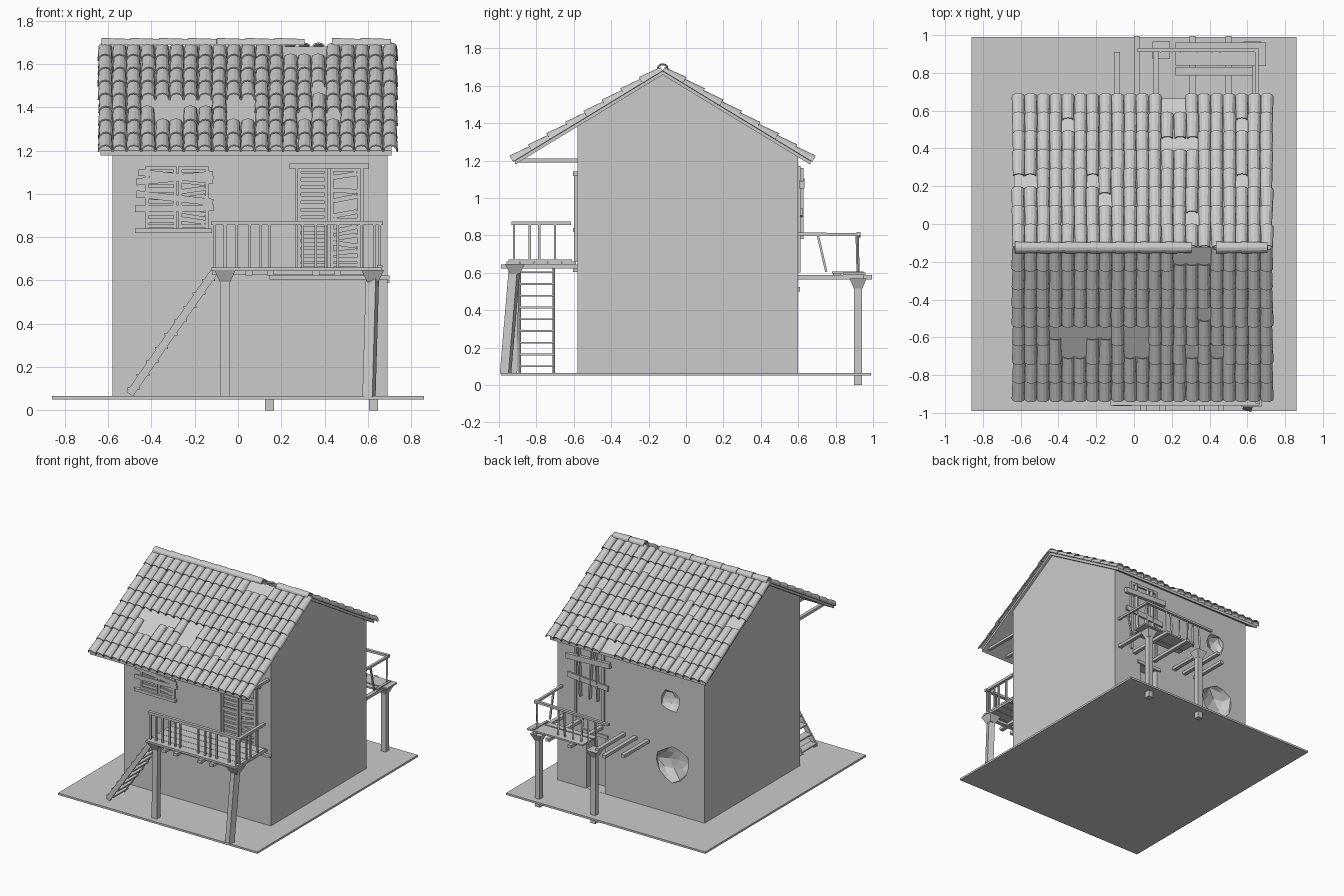
import bpy, bmesh, math, random
from mathutils import Vector, Matrix

random.seed(4)
if "Cube" in bpy.data.objects:
    bpy.data.objects.remove(bpy.data.objects["Cube"])

grey = bpy.data.materials.new("plain_grey")
grey.use_nodes = True
grey.diffuse_color = (0.6, 0.6, 0.6, 1)
grey.node_tree.nodes["Principled BSDF"].inputs["Base Color"].default_value = (0.6, 0.6, 0.6, 1)


def finish(name, bm):
    bmesh.ops.recalc_face_normals(bm, faces=bm.faces)
    mesh = bpy.data.meshes.new(name)
    bm.to_mesh(mesh)
    bm.free()
    mesh.materials.append(grey)
    ob = bpy.data.objects.new(name, mesh)
    bpy.context.collection.objects.link(ob)
    return ob


def beams(name, items):
    """One object of square bars, each (start, end, width, height)."""
    bm = bmesh.new()
    for p, q, w, h in items:
        p, q = Vector(p), Vector(q)
        d = (q - p).normalized()
        side = d.cross(Vector((0, 0, 1)))
        side = side.normalized() if side.length > 0.01 else Vector((1, 0, 0))
        up = side.cross(d)
        rot = Matrix((d, side, up)).transposed().to_4x4()
        size = Matrix.Diagonal(((q - p).length, w, h, 1))
        bmesh.ops.create_cube(bm, size=1, matrix=Matrix.Translation((p + q) / 2) @ rot @ size)
    return finish(name, bm)


def box(x0, x1, y0, y1, z0, z1):
    y, z = (y0 + y1) / 2, (z0 + z1) / 2
    return (x0, y, z), (x1, y, z), y1 - y0, z1 - z0


# Ground slab
beams("ground", [box(-0.86, 0.86, -0.99, 0.99, 0.05, 0.065)])

# House body, extruded from the gable profile
RIDGE, APEX, EAVE, RUN = -0.125, 1.68, 1.2, 0.79
PITCH = (APEX - EAVE) / RUN
LEFT, RIGHT, FRONT, BACK = 0.69, -0.58, -0.58, 0.6


def roof_z(y):
    return APEX - abs(y - RIDGE) * PITCH


bm = bmesh.new()
gable = [(FRONT, 0.06), (BACK, 0.06), (BACK, roof_z(BACK) - 0.01), (RIDGE, APEX - 0.01), (FRONT, roof_z(FRONT) - 0.01)]
face = bm.faces.new([bm.verts.new((RIGHT, y, z)) for y, z in gable])
ext = bmesh.ops.extrude_face_region(bm, geom=[face])
bmesh.ops.translate(bm, vec=(LEFT - RIGHT, 0, 0), verts=[v for v in ext["geom"] if isinstance(v, bmesh.types.BMVert)])
house = finish("house_walls", bm)


# Broken holes and the lower doorway in the back wall
def cut(cutter):
    mod = house.modifiers.new("cut", "BOOLEAN")
    mod.object, mod.operation, mod.solver = cutter, "DIFFERENCE", "EXACT"
    bpy.context.view_layer.objects.active = house
    bpy.ops.object.modifier_apply(modifier=mod.name)
    bpy.data.objects.remove(cutter)


for x, z, r in ((-0.29, 0.94, 0.085), (-0.3, 0.45, 0.15)):
    bm = bmesh.new()
    bmesh.ops.create_icosphere(bm, subdivisions=2, radius=r)
    for v in bm.verts:
        v.co *= random.uniform(0.8, 1.1)
        v.co.y *= 0.7
        v.co += Vector((x, BACK, z))
    cut(finish("hole_cutter", bm))
cut(beams("doorway_cutter", [box(0.28, 0.44, 0.5, 0.7, 0.066, 0.51)]))
beams("doorway_lintel", [box(0.25, 0.47, 0.59, 0.61, 0.5, 0.525)])

# Roof boards under the tiles
bm = bmesh.new()
roof = [(s * RUN + RIDGE, EAVE) for s in (-1, 1)]
line = [roof[0], (RIDGE, APEX), roof[1]]
outline = line + [(y, z - 0.022) for y, z in reversed(line)]
rings = [[bm.verts.new((x, y, z)) for y, z in outline] for x in (-0.635, 0.71)]
for k in range(6):
    j = (k + 1) % 6
    bm.faces.new((rings[0][k], rings[0][j], rings[1][j], rings[1][k]))
for ring in rings:
    bm.faces.new((ring[0], ring[1], ring[4], ring[5]))
    bm.faces.new((ring[1], ring[2], ring[3], ring[4]))
finish("roof_deck", bm)

# Curved roof tiles in columns and rows, with some missing: (column, row from eave)
COLS, ROWS, STEP = 21, 8, 0.0657
missing = {
    -1: {(3, 3), (4, 2), (4, 3), (5, 2), (5, 3), (6, 3), (7, 3), (9, 2), (9, 3), (10, 2), (10, 3),
         (14, 2), (15, 4), (16, 2), (13, 7), (14, 7), (15, 7)},
    1: {(12, 2), (13, 2), (14, 2), (4, 1), (0, 4), (1, 4), (6, 4), (7, 5), (14, 6), (18, 4), (18, 1), (12, 0), (13, 0)},
}
bm = bmesh.new()
for s in (-1, 1):
    normal = Vector((0, s * PITCH, 1)).normalized()
    for c in range(COLS):
        for r in range(ROWS):
            if (c, r) in missing[s]:
                continue
            xc = -0.612 + c * STEP + random.uniform(-0.003, 0.003)
            ends = []
            for u, half, high in ((r / ROWS - 0.012, 0.035, 0.037), (min((r + 1.15) / ROWS, 1), 0.03, 0.022)):
                base = Vector((xc, RIDGE + s * RUN * (1 - u), EAVE + (APEX - EAVE) * u))
                arc = [math.pi * k / 6 for k in range(7)]
                ends.append([bm.verts.new(base + Vector((half * math.cos(a), 0, 0)) + normal * high * math.sin(a)) for a in arc])
            for k in range(6):
                bm.faces.new((ends[0][k], ends[0][k + 1], ends[1][k + 1], ends[1][k]))
tiles = finish("roof_tiles", bm)
tiles.modifiers.new("thickness", "SOLIDIFY").thickness = 0.006

# Ridge caps
bm = bmesh.new()
for i in range(10):
    if i == 7:
        continue
    x0 = -0.63 + i * 0.133
    rings = []
    for x, r in ((x0, 0.032), (x0 + 0.14, 0.027)):
        arc = [math.pi * k / 6 for k in range(7)]
        rings.append([bm.verts.new((x, RIDGE + r * math.cos(a), APEX + 0.008 + r * math.sin(a))) for a in arc])
    for k in range(6):
        bm.faces.new((rings[0][k], rings[0][k + 1], rings[1][k + 1], rings[1][k]))
finish("ridge_caps", bm).modifiers.new("thickness", "SOLIDIFY").thickness = 0.006

# Beams under the front eave
beams("eave_beams", [box(x - 0.012, x + 0.012, -0.9, FRONT, 1.19, 1.21) for x in [-0.56 + 0.175 * i for i in range(8)]])


# Louvred shutters on the front
def shutter(name, x0, x1, z0, z1, rails, gaps=()):
    y0, y1, t = FRONT - 0.012, FRONT + 0.002, 0.016
    parts = [box(x0, x0 + t, y0, y1, z0, z1), box(x1 - t, x1, y0, y1, z0, z1)]
    parts += [box(x0, x1, y0, y1, z - t / 2, z + t / 2) for z in rails]
    count = int((z1 - z0) / 0.034)
    for i in range(1, count):
        if i not in gaps:
            z = z0 + (z1 - z0) * i / count
            dz = random.uniform(-0.012, 0.012) if gaps else 0
            parts.append(((x0 + t, FRONT - 0.005, z - dz), (x1 - t, FRONT - 0.005, z + dz), 0.008, 0.022))
    beams(name, parts)


shutter("window_shutter_right", -0.43, -0.283, 0.84, 1.125, (0.85, 1.117))
shutter("window_shutter_left", -0.275, -0.135, 0.84, 1.125, (0.85, 1.117), (3,))
shutter("door_shutter_right", 0.275, 0.415, 0.66, 1.12, (0.67, 0.88, 1.11))
shutter("door_shutter_left", 0.425, 0.565, 0.66, 1.12, (0.67, 0.88, 1.11), (8, 11))
beams("door_frame", [box(0.235, 0.605, -0.605, FRONT, 1.118, 1.14), box(0.265, 0.277, -0.6, FRONT, 0.66, 1.12),
                     box(0.565, 0.58, -0.6, FRONT, 0.66, 1.12)])
beams("window_sill", [box(-0.475, -0.12, -0.605, FRONT, 0.818, 0.84)])
Y = FRONT - 0.014
beams("window_boards", [((-0.47, Y, 1.055), (-0.115, Y, 1.09), 0.008, 0.032),
                        ((-0.47, Y, 1.0), (-0.115, Y, 0.96), 0.008, 0.032),
                        ((-0.475, Y, 0.93), (-0.11, Y, 0.935), 0.008, 0.03),
                        ((-0.46, Y, 1.1), (-0.115, Y, 1.06), 0.006, 0.03)])

# Front balcony
beams("front_balcony_deck", [box(-0.125, 0.665, y, y + 0.072, 0.645, 0.66) for y in [-0.96 + 0.075 * i for i in range(5)]])
beams("front_joists", [box(x - 0.016, x + 0.016, -0.99, FRONT, 0.622, 0.645) for x in (0.05, 0.15, 0.36, 0.46)]
      + [box(0.145, 0.7, -0.605, FRONT, 0.605, 0.622), box(-0.12, 0.66, -0.935, -0.905, 0.625, 0.645)])
bars = [((x, -0.92, 0.66), (x, -0.92, 0.86), 0.012, 0.012)
        for x in (-0.11, -0.06, -0.005, 0.055, 0.105, 0.145, 0.3, 0.36, 0.405, 0.46, 0.57, 0.63)]
bars += [((0.655, y, 0.66), (0.655, y, 0.86), 0.012, 0.012) for y in (-0.92, -0.835, -0.785, -0.7)]
bars += [box(-0.125, 0.67, -0.932, -0.908, 0.855, 0.875), box(0.643, 0.667, -0.932, -0.615, 0.855, 0.875),
         box(0.643, 0.667, -0.95, -0.61, 0.66, 0.672)]
beams("front_railing", bars)


def post(name, foot, top, w):
    """Square post with a flared capital."""
    foot, top = Vector(foot), Vector(top)
    beams(name, [(foot, top, w, w)])
    bm = bmesh.new()
    bmesh.ops.create_cone(bm, cap_ends=True, segments=4, radius1=w * 0.75, radius2=w * 1.55, depth=0.055,
                          matrix=Matrix.Translation(top - Vector((0, 0, 0.028))) @ Matrix.Rotation(math.pi / 4, 4, "Z")
                          @ Matrix.Diagonal((1, 1, 1, 1)))
    finish(name + "_capital", bm)


post("front_post_right", (-0.06, -0.925, 0.06), (-0.06, -0.915, 0.648), 0.045)
post("front_post_left", (0.605, -0.965, 0.06), (0.622, -0.915, 0.648), 0.048)

# Stairs up to the front balcony
steps = [((-0.5, y, 0.075), (-0.11, y, 0.64), 0.014, 0.036) for y in (-0.888, -0.707)]
for i in range(9):
    t = (i + 0.4) / 9
    x, z = -0.5 + 0.39 * t, 0.075 + 0.565 * t
    steps.append(box(x - 0.03, x + 0.03, -0.89, -0.705, z - 0.005, z + 0.005))
beams("stairs", steps)

# Ruined back balcony
beams("back_joists", [box(x - 0.015, x + 0.015, 0.59, y, 0.565, 0.588)
                      for x, y in ((-0.09, 0.91), (0.015, 0.995), (0.115, 0.93), (0.31, 0.995), (0.5, 0.995), (0.64, 0.95))])
beams("back_planks", [box(0.22, 0.7, 0.84, 0.96, 0.588, 0.6), box(0.22, 0.63, 0.785, 0.83, 0.588, 0.6)])
for side, x in (("right", 0.145), ("left", 0.625)):
    post("back_post_" + side, (x, 0.92, 0), (x, 0.92, 0.57), 0.042)
back = [((x, 0.92, 0.595), (x + random.uniform(-0.015, 0.015), 0.915, 0.8), 0.012, 0.012)
        for x in (0.13, 0.2, 0.26, 0.33, 0.4, 0.46, 0.64)]
back += [((0.02, 0.922, 0.795), (0.66, 0.922, 0.81), 0.022, 0.016), ((0.65, 0.6, 0.808), (0.65, 0.93, 0.803), 0.018, 0.016),
         ((0.65, 0.75, 0.605), (0.65, 0.705, 0.8), 0.012, 0.012), ((0.65, 0.78, 0.602), (0.65, 0.95, 0.602), 0.018, 0.01)]
beams("back_railing", back)

# Boarded-up upper back door
door = [box(0.28, 0.3, BACK, 0.612, 0.6, 1.17), box(0.52, 0.54, BACK, 0.612, 0.6, 1.17), box(0.28, 0.54, BACK, 0.612, 1.15, 1.17)]
door += [((x, 0.606, 0.78), (x + dx, 0.606, 1.16), 0.045, 0.01) for x, dx in ((0.33, 0.015), (0.4, -0.02), (0.48, 0.015))]
door += [((0.22, 0.62, 1.085), (0.6, 0.62, 1.07), 0.025, 0.04), ((0.24, 0.616, 0.9), (0.59, 0.616, 0.925), 0.014, 0.04)]
beams("back_door_boards", door)
